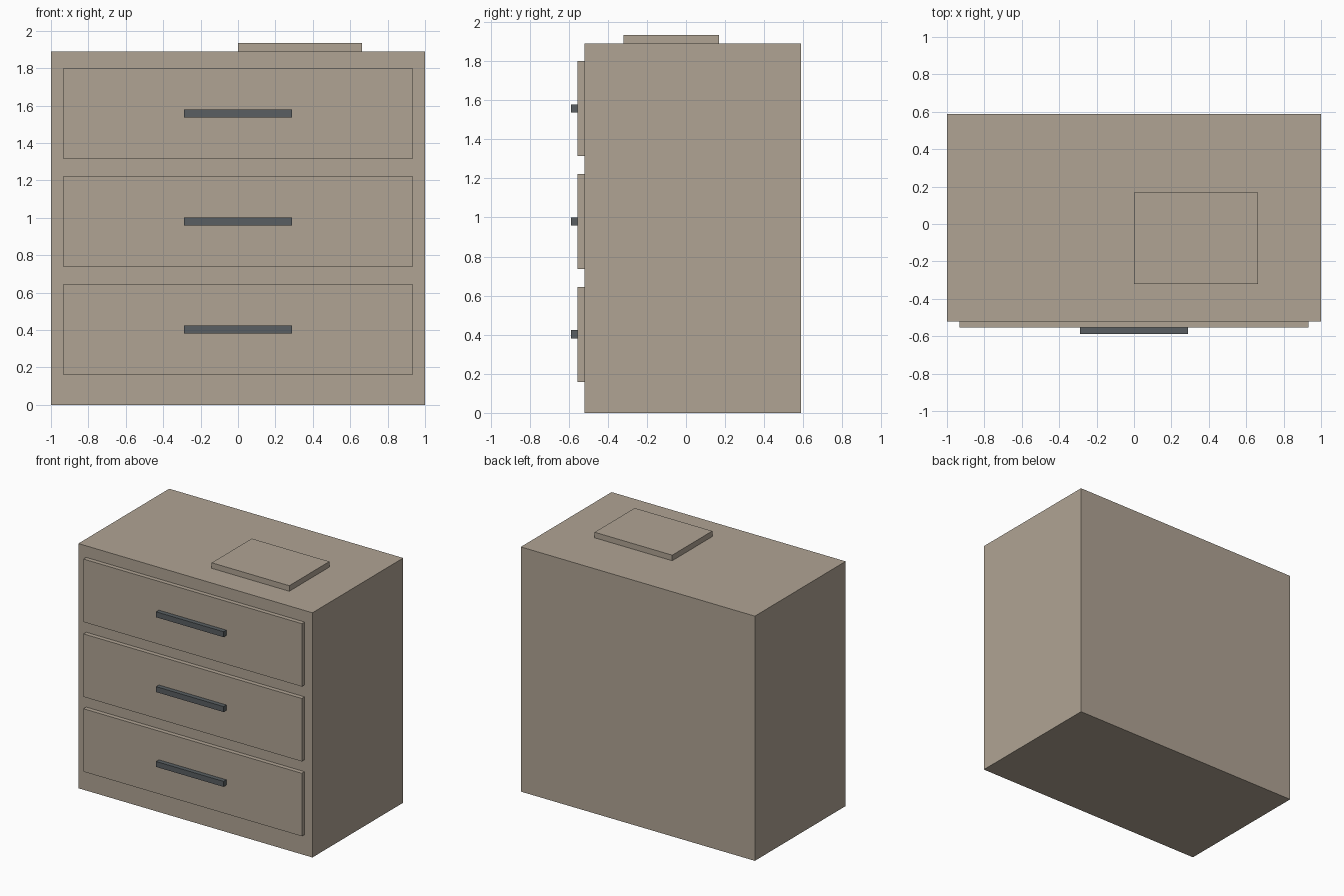
import bpy
import bmesh
from mathutils import Vector

default = bpy.data.objects.get("Cube")
if default:
    bpy.data.objects.remove(default, do_unlink=True)


def make_material(name, colour):
    mat = bpy.data.materials.new(name)
    mat.use_nodes = True
    mat.diffuse_color = (*colour, 1)
    mat.node_tree.nodes["Principled BSDF"].inputs["Base Color"].default_value = (*colour, 1)
    return mat


def box(name, low, high, mat):
    """Axis-aligned box between two opposite corners, origin at its centre."""
    low, high = Vector(low), Vector(high)
    bm = bmesh.new()
    bmesh.ops.create_cube(bm, size=1)
    bmesh.ops.scale(bm, vec=high - low, verts=bm.verts)
    mesh = bpy.data.meshes.new(name)
    bm.to_mesh(mesh)
    bm.free()
    mesh.materials.append(mat)
    obj = bpy.data.objects.new(name, mesh)
    obj.location = (low + high) / 2
    bpy.context.collection.objects.link(obj)
    return obj


wood = make_material("taupe wood", (0.434, 0.371, 0.296))
metal = make_material("dark grey metal", (0.1, 0.114, 0.122))

# Depth layers, from the back of the cabinet to the handle fronts
BACK, FACE, DRAWER, HANDLE = 0.588, -0.52, -0.554, -0.588
TOP = 1.89

# Cabinet body and the flat slab lying on top
box("cabinet_body", (-1, FACE, 0), (1, BACK, TOP), wood)
box("top_slab", (0, -0.321, TOP), (0.663, 0.168, 1.933), wood)

# Three drawer fronts, each with a bar handle
for i, label in enumerate(("bottom", "middle", "top")):
    z = 0.402 + i * 0.578
    box(label + "_drawer_front", (-0.933, DRAWER, z - 0.243), (0.933, FACE, z + 0.243), wood)
    box(label + "_drawer_handle", (-0.288, HANDLE, z - 0.021), (0.288, DRAWER, z + 0.021), metal)
